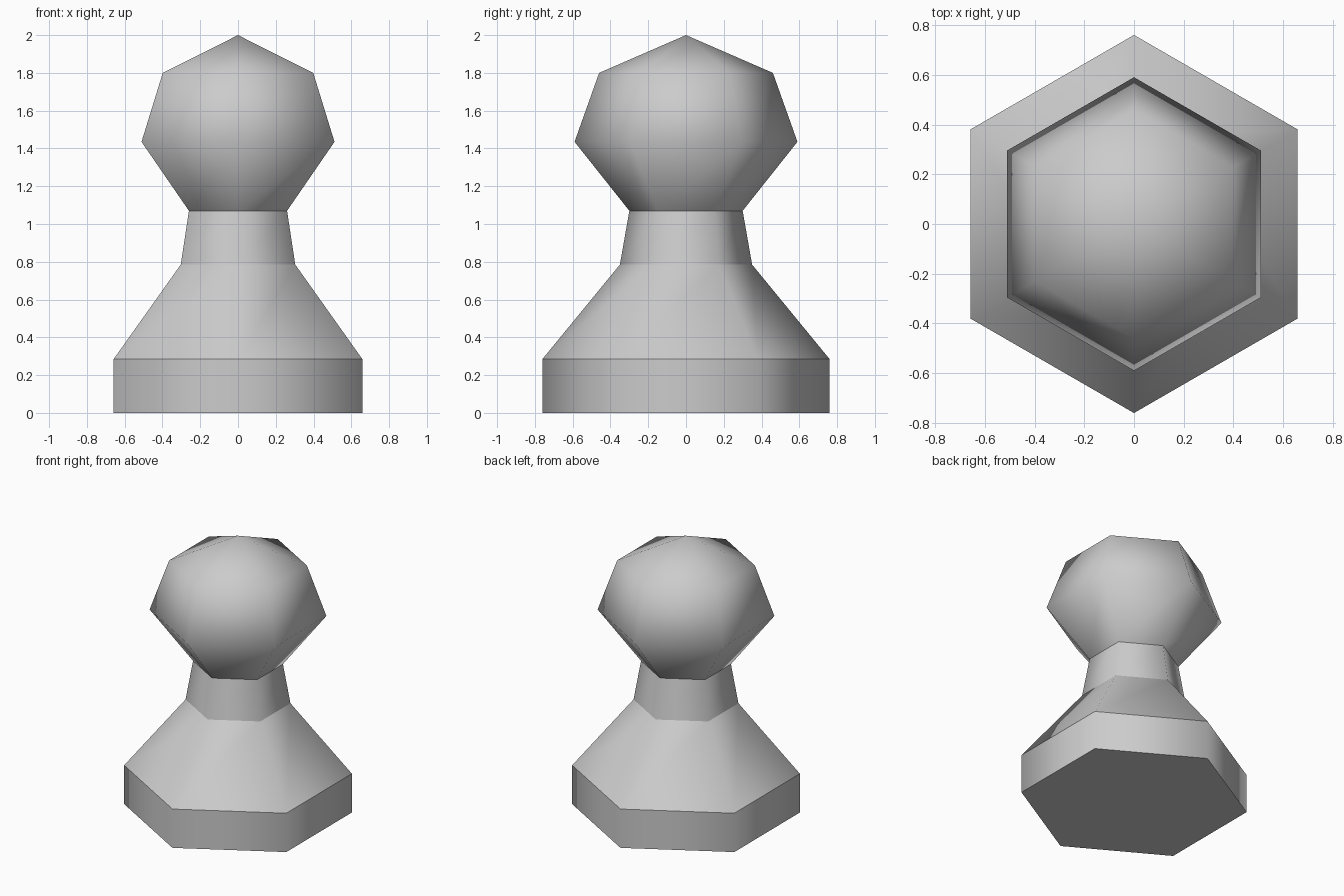
import bpy
import bmesh
from math import cos, sin, radians

cube = bpy.data.objects.get("Cube")
if cube:
    bpy.data.objects.remove(cube, do_unlink=True)

SIDES = 6

grey = bpy.data.materials.new("plain_grey")
grey.use_nodes = True
colour = (0.6, 0.6, 0.6, 1.0)
grey.diffuse_color = colour
grey.node_tree.nodes["Principled BSDF"].inputs["Base Color"].default_value = colour


def turned_part(name, profile, closed_bottom=False):
    """Turn a (radius, height) profile, bottom to top, into a smooth six-sided shell."""
    bm = bmesh.new()
    rings = []
    for radius, height in profile:
        if radius == 0:
            rings.append([bm.verts.new((0, 0, height))] * SIDES)
            continue
        angles = [radians(90 + 360 * i / SIDES) for i in range(SIDES)]
        rings.append([bm.verts.new((radius * cos(a), radius * sin(a), height)) for a in angles])
    for low, high in zip(rings, rings[1:]):
        for i in range(SIDES):
            j = (i + 1) % SIDES
            corners = [low[i], low[j], high[j], high[i]]
            face = bm.faces.new(list(dict.fromkeys(corners)))
            face.smooth = True
    if closed_bottom:
        cap = bm.faces.new(rings[0][::-1])
        for edge in cap.edges:
            edge.smooth = False
    mesh = bpy.data.meshes.new(name)
    bm.to_mesh(mesh)
    bm.free()
    mesh.materials.append(grey)
    obj = bpy.data.objects.new(name, mesh)
    bpy.context.collection.objects.link(obj)
    return obj


# Parts from the floor up, each shaded smoothly with crisp joins between them
turned_part("base", [(0.76, 0), (0.76, 0.285)], closed_bottom=True)
turned_part("skirt", [(0.76, 0.285), (0.35, 0.785)])
turned_part("neck", [(0.35, 0.785), (0.30, 1.07)])
turned_part("head", [(0.30, 1.07), (0.59, 1.435), (0.46, 1.80), (0, 2.0)])
